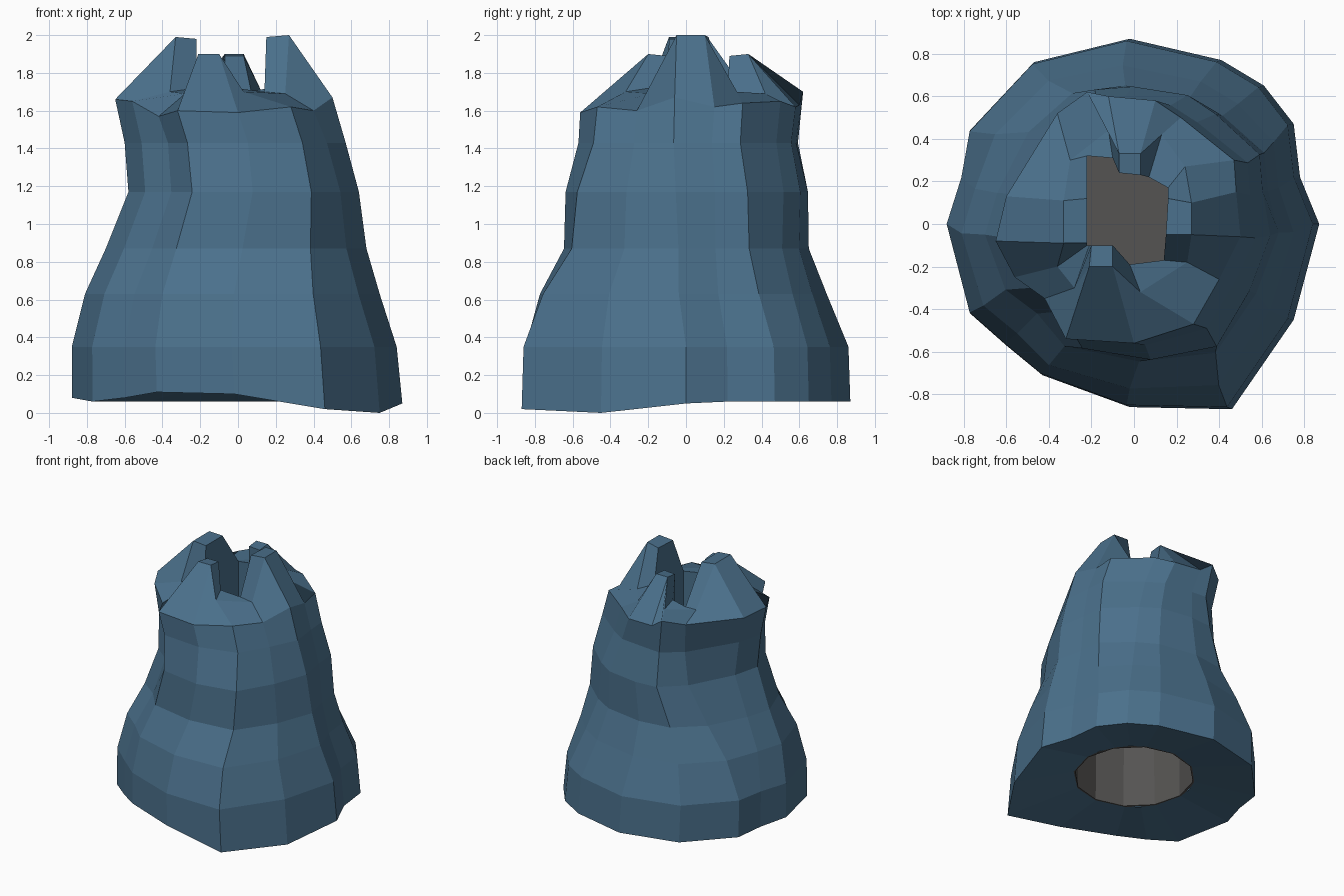
import bpy
import bmesh
import math

default_cube = bpy.data.objects.get("Cube")
if default_cube:
    bpy.data.objects.remove(default_cube, do_unlink=True)


def make_material(name, colour):
    mat = bpy.data.materials.new(name)
    mat.use_nodes = True
    mat.diffuse_color = colour
    bsdf = mat.node_tree.nodes["Principled BSDF"]
    bsdf.inputs["Base Color"].default_value = colour
    bsdf.inputs["Roughness"].default_value = 0.9
    return mat


def make_object(name, bm, mat):
    mesh = bpy.data.meshes.new(name)
    bm.to_mesh(mesh)
    bm.free()
    mesh.materials.append(mat)
    obj = bpy.data.objects.new(name, mesh)
    bpy.context.scene.collection.objects.link(obj)
    return obj


def normalise(outline):
    """Stretch an outline so that it fills the square from -1 to 1."""
    xs, ys = zip(*outline)

    def fit(value, values):
        low, high = min(values), max(values)
        return 2 * (value - low) / (high - low) - 1

    return [(fit(x, xs), fit(y, ys)) for x, y in outline]


def lift(outline, heights):
    return [(x, y, z) for (x, y), z in zip(outline, heights)]


blue = make_material("slate blue", (0.069, 0.162, 0.26, 1))
grey = make_material("dark grey", (0.09, 0.087, 0.084, 1))

# Cross-sections, counter-clockwise: right peak, gap, back peak, gap and so on
base = [(.87, 0), (.78, .22), (.75, .47), (.61, .65),
        (.41, .77), (-.02, .87), (-.47, .76), (-.77, .44),
        (-.81, .22), (-.88, 0), (-.77, -.42), (-.6, -.57),
        (-.43, -.71), (-.02, -.86), (.46, -.87), (.75, -.45)]
rim = [(.5, -.06), (.48, .15), (.47, .3), (.22, .5),
       (.1, .58), (-.12, .6), (-.22, .62), (-.36, .52),
       (-.6, .13), (-.65, -.08), (-.56, -.25), (-.42, -.35),
       (-.32, -.54), (0, -.56), (.28, -.47), (.4, -.26)]
crest = [(.27, -.05), (.27, .1), (.24, .27), (.13, .42),
         (.03, .33), (-.07, .33), (-.12, .44), (-.3, .3),
         (-.33, .11), (-.33, -.09), (-.36, -.2), (-.28, -.3),
         (-.21, -.2), (-.1, -.2), (.03, -.32), (.25, -.18)]
mouth = [(.15, -.05), (.16, .12), (.16, .17), (.07, .22),
         (.03, .23), (-.07, .24), (-.1, .31), (-.22, .32),
         (-.22, .12), (-.22, -.09), (-.22, -.1), (-.21, -.1),
         (-.2, -.1), (-.1, -.1), (-.02, -.19), (.14, -.17)]

# Uneven hem, rim and peak heights
hem_z = [.05, .06, .06, .06, .06, .06, .06, .06,
         .07, .08, .06, .08, .11, .1, .02, 0]
rim_z = [1.67, 1.62, 1.64, 1.65, 1.62, 1.63, 1.7, 1.67,
         1.64, 1.66, 1.65, 1.57, 1.6, 1.59, 1.62, 1.6]
peaks = [2.0, 1.9, 1.99, 1.9]
crest_z, mouth_z = [], []
for peak in peaks:
    crest_z += [peak, peak, 1.7, 1.69]
    mouth_z += [peak - .01, peak - .01, 1.72, 1.7]

# Levels of the skirt: height, x range, y range, share of the rim shape
levels = [(.35, -.88, .84, -.86, .86, 0),
          (.63, -.81, .75, -.78, .75, .2),
          (.87, -.7, .68, -.65, .66, .45),
          (1.17, -.58, .64, -.64, .66, .65),
          (1.43, -.6, .57, -.57, .6, .9)]

hole = []
for x, y in base:
    r = math.hypot(x, y)
    hole.append((.44 * x / r, .44 * y / r, .13))
rings = [hole, lift(base, hem_z)]
for z, x0, x1, y0, y1, share in levels:
    ring = []
    for (ax, ay), (bx, by) in zip(normalise(base), normalise(rim)):
        u = ax + (bx - ax) * share
        v = ay + (by - ay) * share
        ring.append((x0 + (x1 - x0) * (u + 1) / 2,
                     y0 + (y1 - y0) * (v + 1) / 2, z))
    rings.append(ring)
rings += [lift(rim, rim_z), lift(crest, crest_z), lift(mouth, mouth_z),
          lift(mouth, [1.28] * len(mouth))]

# Draped shell with a jagged crown, from the underside up and into the mouth
bm = bmesh.new()
loops = [[bm.verts.new(p) for p in ring] for ring in rings]
for lower, upper in zip(loops, loops[1:]):
    for i in range(len(base)):
        j = (i + 1) % len(base)
        bm.faces.new((lower[i], lower[j], upper[j], upper[i]))
make_object("draped_shell", bm, blue)

# Hollow core, open at the bottom and capped below the mouth
bm = bmesh.new()
bottom, top = .13, 1.3
bmesh.ops.create_cone(bm, cap_ends=True, segments=12, radius1=.45,
                      radius2=.43, depth=top - bottom)
bmesh.ops.translate(bm, verts=bm.verts, vec=(0, 0, (top + bottom) / 2))
floor = [f for f in bm.faces if f.normal.z < -.9]
bmesh.ops.delete(bm, geom=floor, context='FACES')
core = make_object("hollow_core", bm, grey)
wall = core.modifiers.new("wall", 'SOLIDIFY')
wall.thickness = .02
